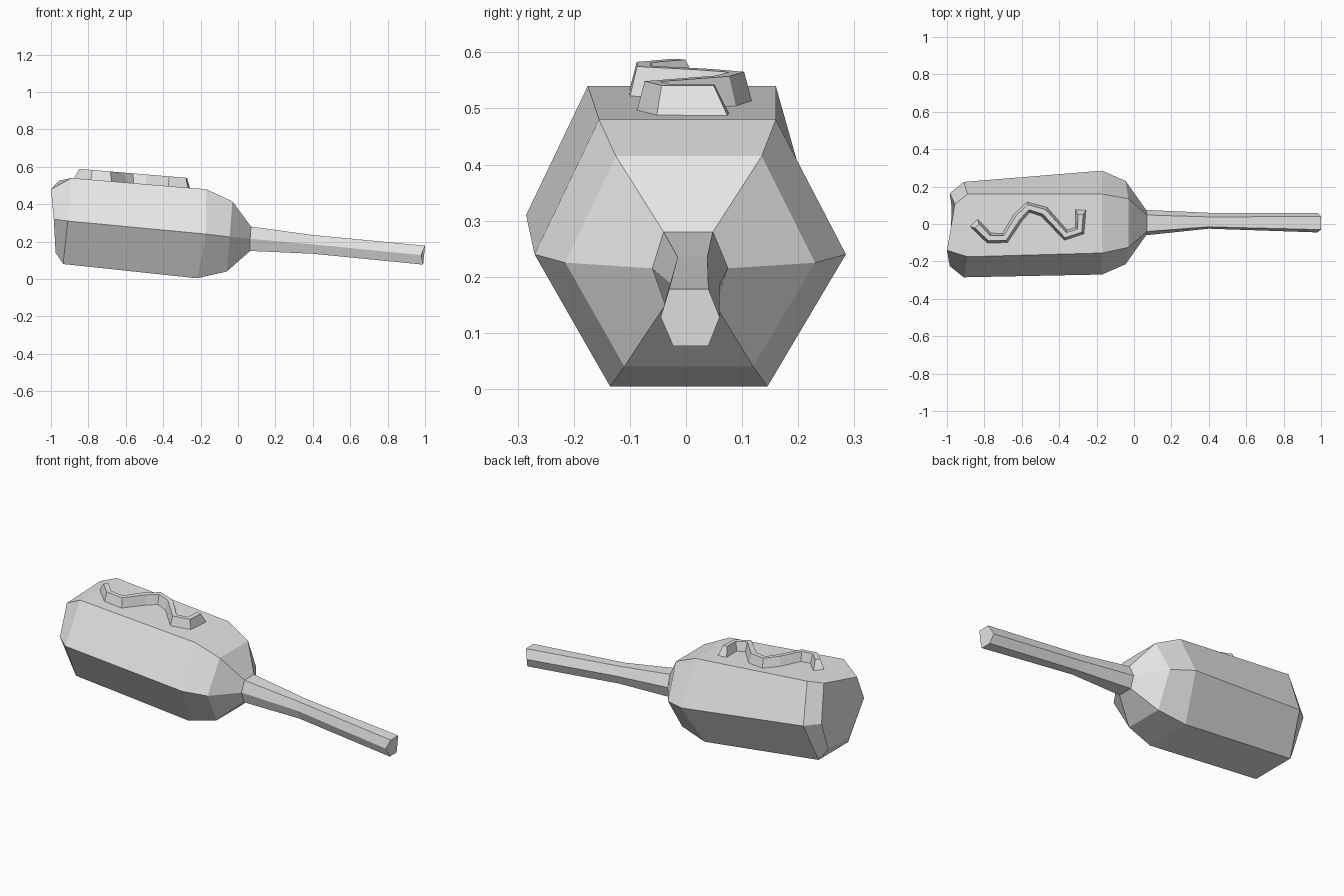
import bpy
import bmesh
from mathutils import Vector

default_cube = bpy.data.objects.get("Cube")
if default_cube:
    bpy.data.objects.remove(default_cube, do_unlink=True)

# One plain grey for everything
grey = bpy.data.materials.new("plain_grey")
grey.use_nodes = True
grey_colour = (0.8, 0.8, 0.8, 1)
grey.diffuse_color = grey_colour
grey.node_tree.nodes["Principled BSDF"].inputs["Base Color"].default_value = grey_colour


def loft(name, rings, close_start=True, close_end=True):
    """Skin a row of equal rings with flat faces and cap the chosen ends."""
    bm = bmesh.new()
    loops = [[bm.verts.new(point) for point in ring] for ring in rings]
    for near, far in zip(loops, loops[1:]):
        for i in range(len(near)):
            j = (i + 1) % len(near)
            bm.faces.new((near[i], near[j], far[j], far[i]))
    if close_start:
        bm.faces.new(loops[0])
    if close_end:
        bm.faces.new(loops[-1])
    bmesh.ops.recalc_face_normals(bm, faces=bm.faces)
    mesh = bpy.data.meshes.new(name)
    bm.to_mesh(mesh)
    bm.free()
    mesh.materials.append(grey)
    obj = bpy.data.objects.new(name, mesh)
    bpy.context.scene.collection.objects.link(obj)
    return obj


def hexagon(top, middle, bottom, top_skew=(0, 0)):
    """Each level is (x, z, front y, back y); the skew shifts the back top corner."""
    front = [Vector((x, y, z)) for x, z, y, _ in (top, middle, bottom)]
    back = [Vector((x, y, z)) for x, z, _, y in (bottom, middle, top)]
    back[-1] += Vector((top_skew[0], 0, top_skew[1]))
    return front + back


# Hexagonal head, from the tilted end cap to the neck
neck = hexagon((.07, .28, -.04, .048), (.065, .215, -.06, .075), (.065, .15, -.037, .052))
head_rings = [
    hexagon((-1, .48, -.14, .105), (-.985, .32, -.225, .165), (-.975, .14, -.11, .09), (.042, .045)),
    hexagon((-.89, .54, -.175, .16), (-.91, .31, -.285, .225), (-.935, .08, -.15, .12)),
    hexagon((-.17, .48, -.155, .16), (-.17, .24, -.27, .285), (-.22, .004, -.135, .145)),
    hexagon((-.03, .415, -.125, .135), (-.045, .225, -.215, .23), (-.06, .04, -.11, .12)),
    neck,
]
loft("head", head_rings, close_end=False)

# Tapering hexagonal handle with a slightly notched end
handle_rings = [
    neck,
    hexagon((.4, .235, -.015, .038), (.4, .185, -.025, .06), (.4, .135, -.01, .04)),
    hexagon((1, .178, -.03, .04), (.98, .128, -.045, .06), (.99, .077, -.023, .04)),
]
loft("handle", handle_rings, close_start=False)

# Winding raised strip lying on the sloping top of the head
path = [Vector(p) for p in (
    (-.86, .01), (-.775, -.075), (-.69, -.075), (-.62, .035), (-.565, .09),
    (-.48, .065), (-.365, -.06), (-.29, -.035), (-.285, .08))]


def head_top(x):
    return .54 - (x + .89) / 12


strip_rings = []
last = len(path) - 1
for i, point in enumerate(path):
    before = (point - path[max(i - 1, 0)]).normalized()
    after = (path[min(i + 1, last)] - point).normalized()
    along = (before + after).normalized()
    side = Vector((-along.y, along.x))
    # Ends slope inward at the top
    inset = along * (.03 if i == 0 else -.03 if i == last else 0)
    ring = []
    for offset, height in ((-.031, -.01), (-.014, .052), (.014, .052), (.031, -.01)):
        spot = point + side * offset + (inset if height > 0 else Vector((0, 0)))
        ring.append((spot.x, spot.y, head_top(spot.x) + height))
    strip_rings.append(ring)
loft("winding_strip", strip_rings)
